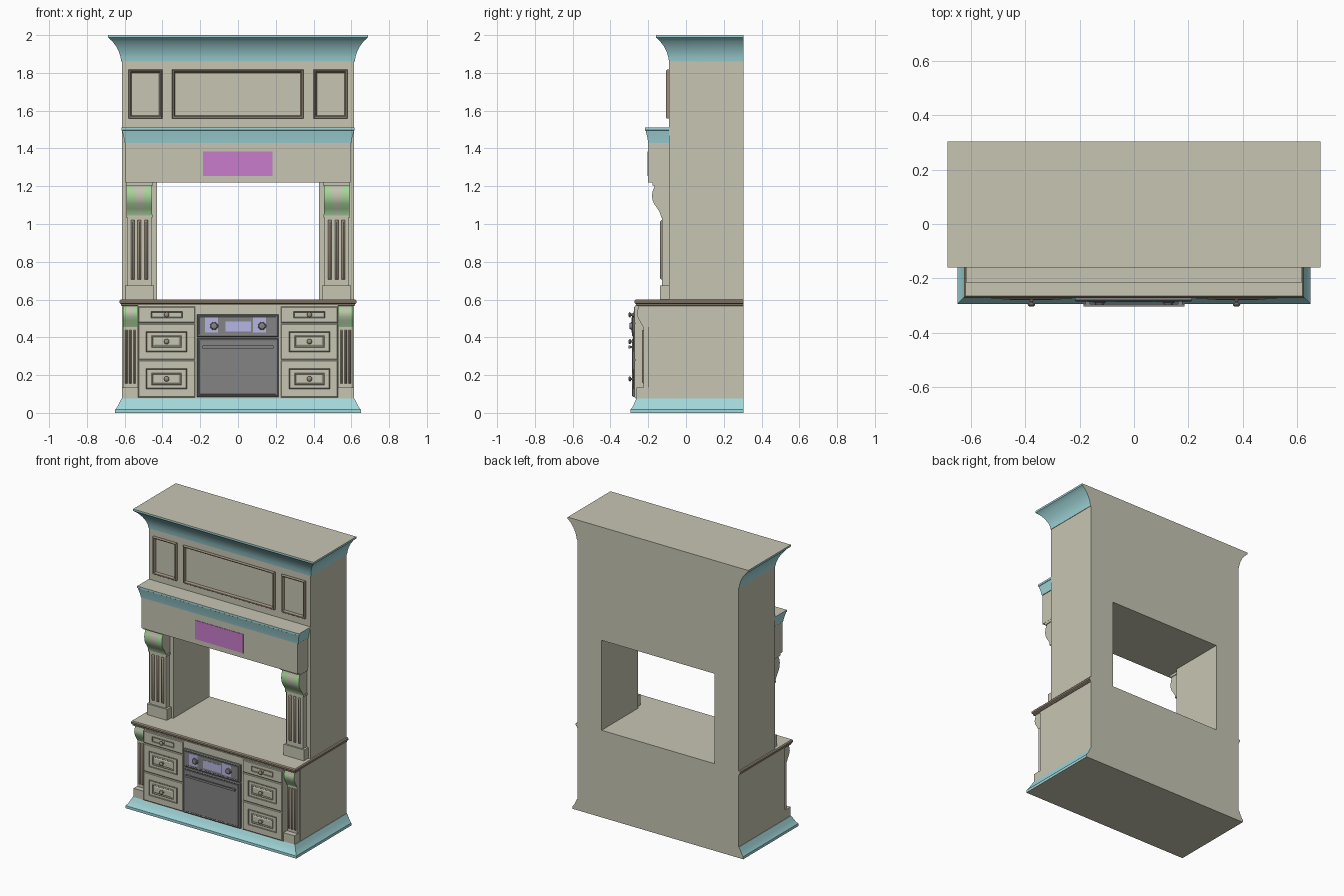
import bpy, bmesh, math

if "Cube" in bpy.data.objects:
    bpy.data.objects.remove(bpy.data.objects["Cube"])

def material(name, rgb):
    m = bpy.data.materials.new(name)
    m.diffuse_color = (*rgb, 1)
    m.use_nodes = True
    m.node_tree.nodes["Principled BSDF"].inputs["Base Color"].default_value = m.diffuse_color
    return m

OLIVE = material("olive_paint", (0.57, 0.56, 0.45))
TEAL = material("teal_trim", (0.36, 0.68, 0.70))
GREEN = material("green_carving", (0.40, 0.68, 0.33))
PURPLE = material("purple_plate", (0.58, 0.20, 0.60))
BROWN = material("brown_moulding", (0.33, 0.27, 0.20))
DARK = material("oven_dark", (0.23, 0.23, 0.23))
BLUE = material("blue_display", (0.47, 0.47, 0.78))
BACK = 0.305

def finish(bm, name, mats, smooth=None):
    bmesh.ops.recalc_face_normals(bm, faces=bm.faces)
    me = bpy.data.meshes.new(name)
    bm.to_mesh(me)
    bm.free()
    for m in mats:
        me.materials.append(m)
    ob = bpy.data.objects.new(name, me)
    bpy.context.collection.objects.link(ob)
    if smooth:
        bpy.ops.object.select_all(action='DESELECT')
        ob.select_set(True)
        bpy.context.view_layer.objects.active = ob
        bpy.ops.object.shade_smooth_by_angle(angle=math.radians(smooth))
    return ob

def bridge(bm, rings, start=True, end=True):
    """Skin closed rings of points, optionally capping the ends."""
    loops = [[bm.verts.new(p) for p in r] for r in rings]
    n = len(loops[0])
    for a, b in zip(loops, loops[1:]):
        for i in range(n):
            j = (i + 1) % n
            bm.faces.new((a[i], a[j], b[j], b[i]))
    if start:
        bm.faces.new(loops[0])
    if end:
        bm.faces.new(loops[-1])

def box(name, x0, x1, y0, y1, z0, z1, mat=OLIVE):
    bm = bmesh.new()
    bridge(bm, [[(x0, y0, z), (x1, y0, z), (x1, y1, z), (x0, y1, z)] for z in (z0, z1)])
    return finish(bm, name, [mat])

def moulding(name, w, front, back, profile, mat):
    """Three-sided moulding with a flush back; profile = (offset, z)."""
    bm = bmesh.new()
    bridge(bm, [[(-w - o, front - o, z), (w + o, front - o, z), (w + o, back, z), (-w - o, back, z)]
                for o, z in profile])
    ob = finish(bm, name, [OLIVE, mat], 25)
    for p in ob.data.polygons:
        p.material_index = 0 if p.normal.y > 0.9 or abs(p.normal.z) > 0.99 else 1

def panel(name, x0, x1, z0, z1, rings, mat=OLIVE, cap=True):
    """Stepped front panel; rings = (inset, y)."""
    bm = bmesh.new()
    bridge(bm, [[(x0 + i, y, z0 + i), (x1 - i, y, z0 + i), (x1 - i, y, z1 - i), (x0 + i, y, z1 - i)]
                for i, y in rings], start=cap, end=cap)
    return finish(bm, name, [mat])

def lathe(name, x, z, profile, mat, n=16):
    """Turned part around the y axis; profile = (radius, y)."""
    bm = bmesh.new()
    bridge(bm, [[(x + r * math.cos(k * math.tau / n), y, z + r * math.sin(k * math.tau / n))
                 for k in range(n)] for r, y in profile])
    return finish(bm, name, [mat], 40)

def reed(name, x, y, z0, z1, r, depth):
    """Raised half-round strip of a pilaster."""
    bm = bmesh.new()
    bridge(bm, [[(x + k * math.cos(a * math.pi / 6), y - d * math.sin(a * math.pi / 6), z) for a in range(7)]
                for z, k, d in ((z0, r, depth * .2), (z0 + r, r, depth), (z1 - r, r, depth), (z1, r, depth * .2))])
    return finish(bm, name, [BROWN], 35)

def corbel(name, cx, w, back, profile):
    """S-shaped bracket with a tapering central band between green sides."""
    bm = bmesh.new()
    n = len(profile)
    rows = []
    for i, (y, z) in enumerate(profile):
        t = w * (0.5 - 0.4 * i / (n - 1))
        rows.append([bm.verts.new((cx + d, y, z)) for d in (-w, -t, t, w)])
    for a, b in zip(rows, rows[1:]):
        for k in range(3):
            f = bm.faces.new((a[k], a[k + 1], b[k + 1], b[k]))
            f.material_index = 0 if k == 1 else 1
    top = [bm.verts.new((cx + d, back, profile[0][1])) for d in (-w, w)]
    low = [bm.verts.new((cx + d, back, profile[-1][1])) for d in (-w, w)]
    bm.faces.new(rows[0] + top[::-1])
    bm.faces.new(rows[-1] + low[::-1])
    bm.faces.new((top[0], top[1], low[1], low[0]))
    for k, e in ((0, 0), (3, 1)):
        bm.faces.new([r[k] for r in rows] + [low[e], top[e]])
    return finish(bm, name, [OLIVE, GREEN], 40)

# Upper body: one arch-shaped slab around the see-through opening
arch = [(-.615, .6), (-.43, .6), (-.43, 1.22), (.43, 1.22), (.43, .6), (.615, .6), (.615, 1.86), (-.615, 1.86)]
bm = bmesh.new()
bridge(bm, [[(x, y, z) for x, z in arch] for y in (-.09, BACK)])
finish(bm, "upper_body", [OLIVE])

# Lower body and projecting drawer cabinet
box("lower_body", -.615, .615, -.2, BACK, .075, .57)
box("drawer_cabinet", -.53, .53, -.268, -.2, .075, .57)

# Mouldings: crown, hood trim, worktop, plinth
moulding("crown", .618, -.09, BACK, [(0, 1.86), (.004, 1.885), (.012, 1.91), (.027, 1.94), (.047, 1.967),
                                      (.066, 1.985), (.07, 1.987), (.07, 2)], TEAL)
box("hood", -.595, .595, -.2, -.09, 1.22, 1.44)
moulding("hood_trim", .6, -.2, -.09, [(0, 1.43), (.004, 1.455), (.014, 1.495), (.017, 1.497), (.017, 1.51)], TEAL)
moulding("worktop", .613, -.258, BACK, [(0, .565), (.006, .568), (.006, .576), (.014, .582), (.014, .593),
                                         (.008, .6)], BROWN)
moulding("plinth", .618, -.262, BACK, [(.032, 0), (.032, .018), (.022, .03), (.01, .055), (0, .075)], TEAL)
box("hood_plate", -.185, .182, -.203, -.19, 1.255, 1.385, PURPLE)

# Framed panels on the top section
for name, x0, x1 in (("left", -.58, -.4), ("centre", -.35, .347), ("right", .4, .58)):
    panel(name + "_panel_frame", x0, x1, 1.558, 1.817,
          [(0, -.09), (0, -.1), (.004, -.106), (.01, -.104), (.017, -.09)], BROWN, False)

for side, s in (("left", -1), ("right", 1)):
    # Upper pilaster and bracket
    cx = s * .522
    box(side + "_upper_pilaster_base", cx - .077, cx + .077, -.138, -.09, .6, .675)
    box(side + "_upper_pilaster", cx - .063, cx + .063, -.127, -.09, .675, 1.04)
    box(side + "_upper_pilaster_cap", cx - .07, cx + .07, -.133, -.09, 1.035, 1.05)
    for k in (-1, 0, 1):
        reed(side + "_upper_reed", cx + k * .036, -.127, .705, 1.02, .009, .011)
    corbel(side + "_upper_corbel", cx, .067, -.09,
           [(-.168, 1.205), (-.168, 1.195), (-.175, 1.18), (-.18, 1.155), (-.178, 1.13), (-.168, 1.105),
            (-.15, 1.08), (-.138, 1.06), (-.134, 1.045)])
    box(side + "_corbel_cap", cx - .072, cx + .072, -.178, -.09, 1.203, 1.22)

    # Lower pilaster and bracket
    cx = s * .57
    box(side + "_lower_pilaster_base", cx - .043, cx + .043, -.262, -.2, .075, .135)
    box(side + "_lower_pilaster", cx - .037, cx + .037, -.225, -.2, .135, .46)
    for k in (-1, 0, 1):
        reed(side + "_lower_reed", cx + k * .022, -.225, .155, .44, .006, .008)
    corbel(side + "_lower_corbel", cx, .039, -.2,
           [(-.252, .567), (-.252, .555), (-.258, .54), (-.26, .525), (-.257, .51), (-.248, .49),
            (-.235, .47), (-.228, .455)])

    # Drawers with raised fields, thin mouldings and knobs
    cx = s * .378
    for z0, z1, hw, hh in ((.477, .562, .083, .018), (.282, .473, .108, .054), (.082, .278, .108, .054)):
        cz = (z0 + z1) / 2
        panel(side + "_drawer_front", cx - .151, cx + .151, z0, z1, [(0, -.26), (0, -.272), (.004, -.275)])
        panel(side + "_drawer_moulding", cx - hw, cx + hw, cz - hh, cz + hh,
              [(0, -.275), (.002, -.279), (.005, -.275)], BROWN, False)
        if hh > .03:
            panel(side + "_drawer_field", cx - .08, cx + .08, cz - .032, cz + .032,
                  [(0, -.27), (0, -.278), (.004, -.281), (.008, -.277), (.016, -.28)])
        lathe(side + "_drawer_knob", cx, cz, [(.011, -.274), (.009, -.281), (.005, -.285), (.006, -.29),
              (.013, -.294), (.014, -.298), (.01, -.303), (.003, -.305)], BROWN)

    # Oven control knobs
    x = s * .127
    box("oven_display_" + side, x - .047, x + .02, -.2875, -.28, .425, .505, BLUE)
    lathe("oven_knob_" + side, x, .46, [(.023, -.286), (.022, -.29), (.018, -.291), (.016, -.298), (.014, -.299)], DARK)

# Oven: control panel, door and bar handle
panel("oven_control_panel", -.218, .214, .402, .522, [(0, -.26), (0, -.281), (.006, -.286), (.012, -.284), (.014, -.286)], DARK)
panel("oven_door", -.218, .214, .085, .396, [(0, -.26), (0, -.281), (.006, -.286), (.012, -.284), (.014, -.286)], DARK)
box("oven_display_centre", -.065, .07, -.2875, -.28, .43, .485, BLUE)
box("oven_handle", -.187, .187, -.304, -.295, .342, .356, DARK)
for x in (-.17, .17):
    box("oven_handle_post", x - .008, x + .008, -.297, -.283, .344, .354, DARK)
